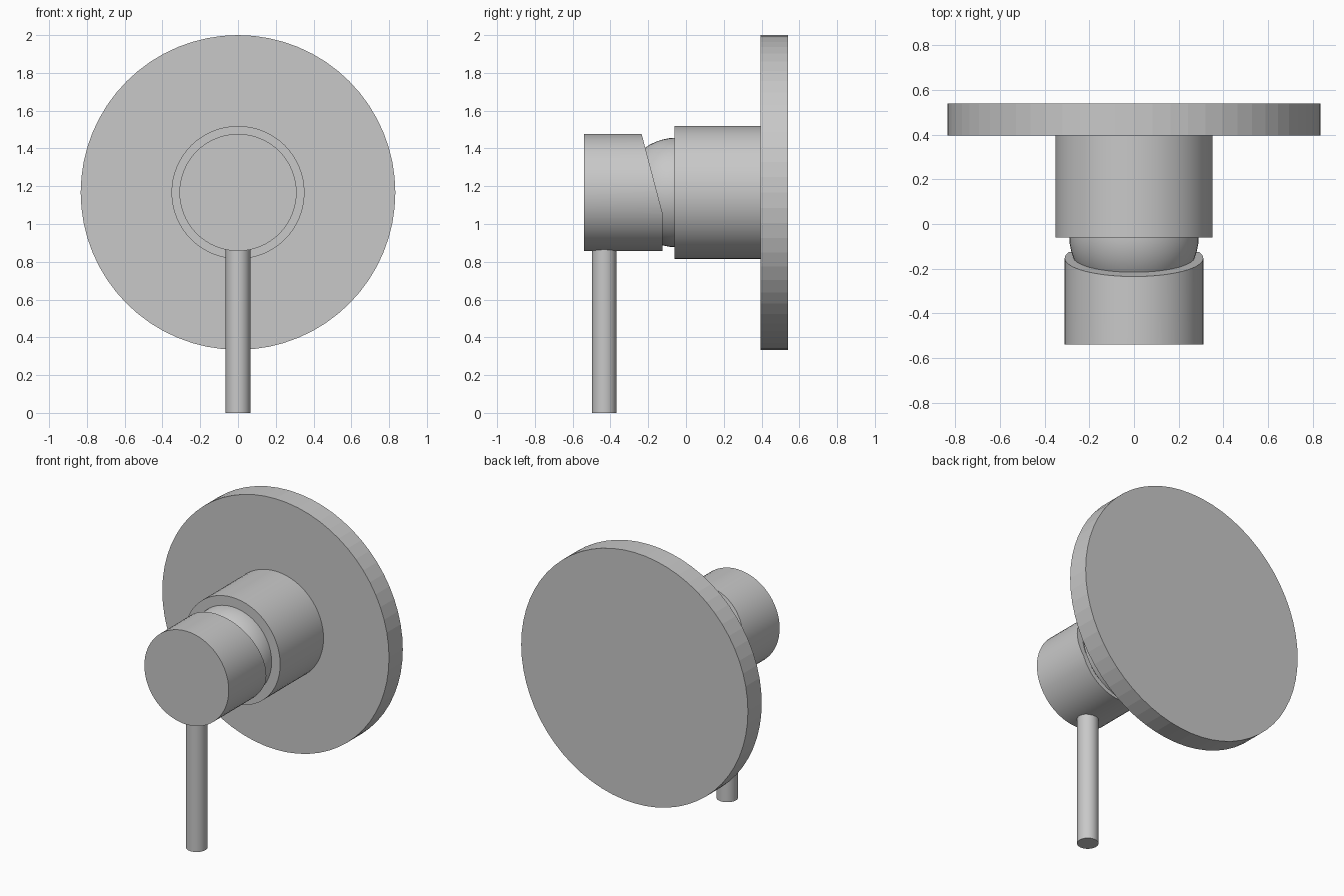
import bpy, bmesh, math
from mathutils import Vector

cube = bpy.data.objects.get("Cube")
if cube:
    bpy.data.objects.remove(cube)

AXIS_Z = 1.167  # height of the horizontal axis

metal = bpy.data.materials.new("satin grey metal")
metal.use_nodes = True
GREY = (0.58, 0.58, 0.58, 1)
metal.diffuse_color = GREY
metal.node_tree.nodes["Principled BSDF"].inputs["Base Color"].default_value = GREY


def finish(name, smooth=True):
    obj = bpy.context.object
    obj.name = name
    obj.data.materials.append(metal)
    bpy.ops.object.transform_apply(location=True, rotation=True, scale=True)
    if smooth:
        bpy.ops.object.shade_smooth_by_angle(angle=math.radians(30))
    return obj


def disc(name, radius, front, back, smooth=True):
    """Cylinder along y on the main axis."""
    bpy.ops.mesh.primitive_cylinder_add(
        vertices=64, radius=radius, depth=back - front,
        location=(0, (front + back) / 2, AXIS_Z), rotation=(math.pi / 2, 0, 0))
    return finish(name, smooth)


# Wall plate and fixed body
disc("wall_plate", 0.833, 0.395, 0.54, smooth=False)
disc("body_sleeve", 0.352, -0.06, 0.395)

# Ball joint between body and knob
bpy.ops.mesh.primitive_uv_sphere_add(
    segments=48, ring_count=24, radius=0.29,
    location=(0, -0.05, AXIS_Z), rotation=(math.pi / 2, 0, 0))
finish("ball_joint")

# Knob, with the upper part of its back cut at a slant
knob = disc("knob", 0.31, -0.54, -0.125)
bm = bmesh.new()
bm.from_mesh(knob.data)
cut = bmesh.ops.bisect_plane(
    bm, geom=bm.verts[:] + bm.edges[:] + bm.faces[:],
    plane_co=Vector((0, -0.235, 1.477)),
    plane_no=Vector((0, 0.417, 0.11)).normalized(), clear_outer=True)
edges = [e for e in cut["geom_cut"] if isinstance(e, bmesh.types.BMEdge)]
bmesh.ops.holes_fill(bm, edges=edges)
bmesh.ops.recalc_face_normals(bm, faces=bm.faces)
bm.to_mesh(knob.data)
bm.free()
bpy.ops.object.shade_smooth_by_angle(angle=math.radians(12))

# Lever rod hanging from the knob
ROD_TOP = 0.88
bpy.ops.mesh.primitive_cylinder_add(
    vertices=32, radius=0.065, depth=ROD_TOP, location=(0, -0.433, ROD_TOP / 2))
finish("lever_rod")
